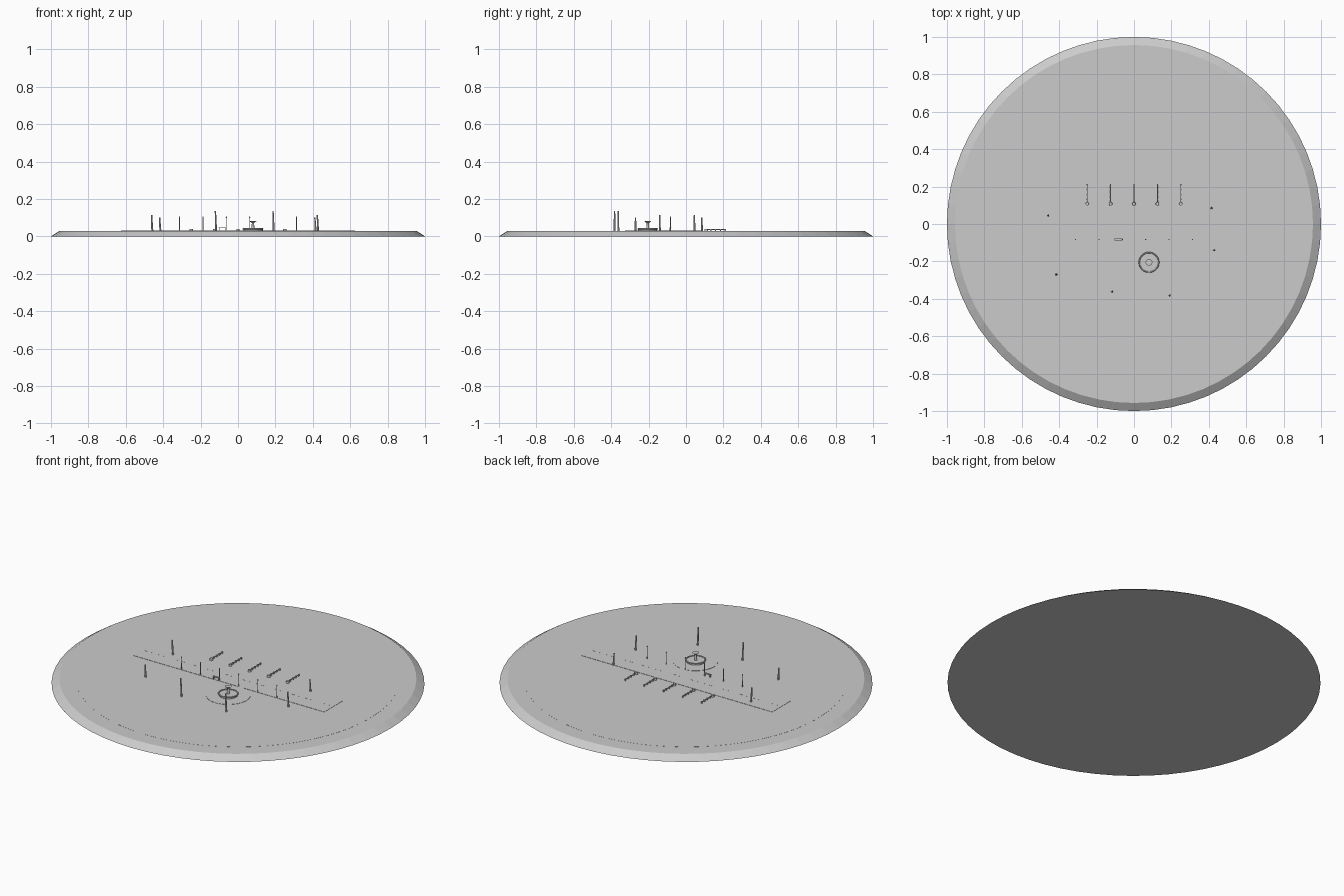
import bpy, math
from mathutils import Vector

if "Cube" in bpy.data.objects:
    bpy.data.objects.remove(bpy.data.objects["Cube"])

TOP = 0.028          # height of the ground surface


def cone(name, r1, r2, a, b, sides):
    """Tapered cylinder between points a and b."""
    a, b = Vector(a), Vector(b)
    d = b - a
    bpy.ops.mesh.primitive_cone_add(vertices=sides, radius1=r1, radius2=r2,
                                    depth=d.length, location=(a + b) / 2)
    o = bpy.context.object
    o.name = name
    o.rotation_euler = d.to_track_quat('Z', 'Y').to_euler()
    return o


def disc(name, x, y, z0, z1, r1, r2, sides):
    return cone(name, r1, r2, (x, y, z0), (x, y, z1), sides)


def box(name, center, size):
    bpy.ops.mesh.primitive_cube_add(size=1, location=center)
    o = bpy.context.object
    o.name = name
    o.scale = size
    return o


# Round ground plate with sloped rim, and a barely raised inner surface
disc("ground_plate", 0, 0, 0, TOP, 1.0, 0.957, 64)
disc("ground_surface", 0, 0, TOP - 0.002, TOP + 0.0005, 0.87, 0.87, 64)

# Straight path with a dashed centre line
box("path", (0, 0, TOP), (1.25, 0.172, 0.004))
for i in range(31):
    box("path_dash", (-0.6 + i * 0.04, 0, TOP + 0.002), (0.018, 0.004, 0.001))

# Thin lamp posts along the front edge of the path
for i in range(6):
    x = -0.3125 + i * 0.125
    disc("lamp_post", x, -0.083, TOP, 0.1, 0.0022, 0.0018, 8)
    disc("lamp_head", x, -0.083, 0.099, 0.105, 0.0035, 0.0025, 8)

# Small bench beside the path
box("bench_seat", (-0.083, -0.083, 0.046), (0.042, 0.010, 0.004))
for x in (-0.1, -0.066):
    box("bench_leg", (x, -0.083, 0.037), (0.004, 0.008, 0.016))

# Fountain: paved circle, basin with rim, stem and bowl
FX, FY = 0.08, -0.205
disc("fountain_paving", FX, FY, TOP - 0.002, TOP + 0.002, 0.12, 0.12, 48)
disc("fountain_basin", FX, FY, TOP, 0.038, 0.051, 0.051, 40)
bpy.ops.mesh.primitive_torus_add(major_radius=0.052, minor_radius=0.0035, major_segments=40,
                                 minor_segments=8, location=(FX, FY, 0.040))
bpy.context.object.name = "fountain_rim"
bpy.ops.object.shade_smooth()
disc("fountain_stem", FX, FY, 0.036, 0.074, 0.008, 0.006, 16)
disc("fountain_bowl", FX, FY, 0.072, 0.081, 0.008, 0.018, 24)

# Rows behind the path: round head, low rod and beads
for i in range(5):
    x = -0.25 + i * 0.125
    disc("row_head", x, 0.108, TOP, 0.040, 0.0095, 0.0085, 16)
    cone("row_rod", 0.0022, 0.0022, (x, 0.11, 0.036), (x, 0.215, 0.036), 8)
    for k in range(4):
        box("row_bead", (x, 0.132 + k * 0.026, 0.034), (0.006, 0.006, 0.012))

# Tall slightly leaning trunks spread around
for x, y, h in ((-0.46, 0.045, 0.115), (-0.417, -0.27, 0.1), (-0.119, -0.362, 0.135),
                (0.189, -0.382, 0.135), (0.413, 0.085, 0.1), (0.426, -0.14, 0.115)):
    cone("tree_trunk", 0.0055, 0.0035, (x + 0.002, y, TOP - 0.002), (x - 0.002, y, h), 8)
